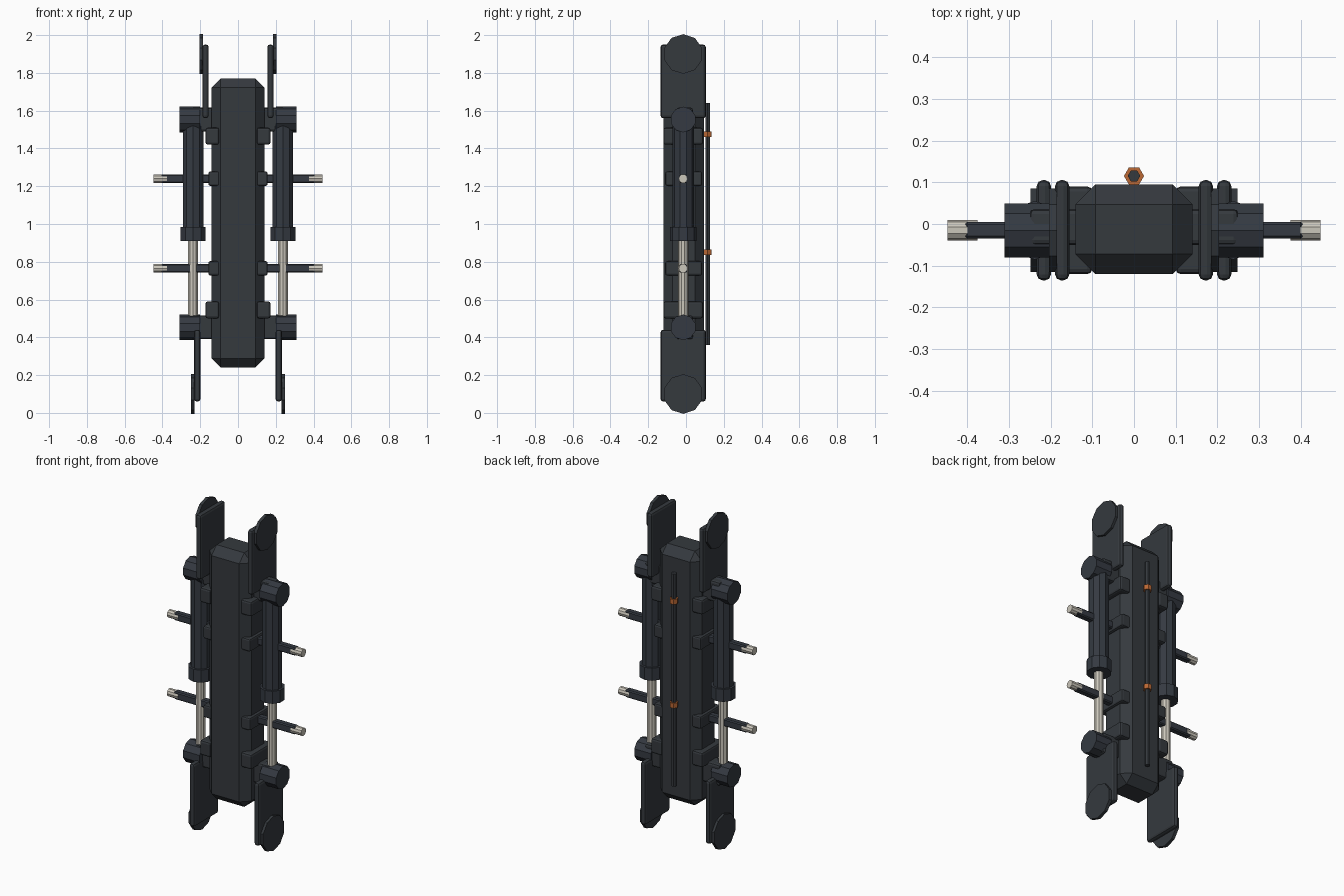
import bpy, bmesh, math
from mathutils import Matrix, Vector

cube = bpy.data.objects.get("Cube")
if cube:
    bpy.data.objects.remove(cube)


def material(name, rgb):
    m = bpy.data.materials.new(name)
    m.use_nodes = True
    m.diffuse_color = (*rgb, 1)
    m.node_tree.nodes["Principled BSDF"].inputs["Base Color"].default_value = (*rgb, 1)
    return m


DARK = material("dark slate", (0.035, 0.041, 0.048))
BLUE = material("blue slate", (0.035, 0.042, 0.054))
LIGHT = material("pale metal", (0.60, 0.57, 0.50))
ORANGE = material("copper orange", (0.50, 0.14, 0.035))
AXIS_Y = -0.015  # shared depth of the hubs, rods and pegs


def finish(name, bm, mat):
    bmesh.ops.recalc_face_normals(bm, faces=bm.faces)
    mesh = bpy.data.meshes.new(name)
    bm.to_mesh(mesh)
    bm.free()
    mesh.materials.append(mat)
    ob = bpy.data.objects.new(name, mesh)
    bpy.context.collection.objects.link(ob)
    return ob


def box(name, x, y, z, mat, bevel=0.0, segments=2):
    """Box from (min, max) ranges with optional rounded edges."""
    bm = bmesh.new()
    bmesh.ops.create_cube(bm, size=1)
    for v in bm.verts:
        v.co = Vector([(a + b) / 2 + c * (b - a) for (a, b), c in zip((x, y, z), v.co)])
    if bevel:
        bmesh.ops.bevel(bm, geom=bm.edges[:], offset=bevel, segments=segments,
                        profile=0.5, affect='EDGES')
    return finish(name, bm, mat)


def prism(name, start, end, radius, sides, mat, turn=0.0):
    """Regular prism running from start to end along x or z."""
    a, b = Vector(start), Vector(end)
    bm = bmesh.new()
    bmesh.ops.create_cone(bm, cap_ends=True, segments=sides, radius1=radius,
                          radius2=radius, depth=(b - a).length)
    bmesh.ops.rotate(bm, verts=bm.verts, matrix=Matrix.Rotation(turn, 3, 'Z'))
    if abs(b.x - a.x) > 1e-6:
        bmesh.ops.rotate(bm, verts=bm.verts, matrix=Matrix.Rotation(math.pi / 2, 3, 'Y'))
    bmesh.ops.translate(bm, verts=bm.verts, vec=(a + b) / 2)
    return finish(name, bm, mat)


def pair(name, x, y, z, mat, bevel=0.0, segments=2):
    """Mirrored boxes on the left (+x) and right (-x)."""
    box("left_" + name, x, y, z, mat, bevel, segments)
    box("right_" + name, (-x[1], -x[0]), y, z, mat, bevel, segments)


def pair_prism(name, start, end, radius, sides, mat, turn=0.0):
    for side, s in (("left_", 1), ("right_", -1)):
        prism(side + name, (start[0] * s, *start[1:]), (end[0] * s, *end[1:]),
              radius, sides, mat, turn)


# Central body: chamfered block with tapered ends
box("body", (-0.14, 0.14), (-0.12, 0.095), (0.24, 1.77), DARK, 0.048, 1)

# End plates with round pads: upper ones sit further in than the lower ones
for level, x, z, pad_z in (("upper", 0.155, (1.56, 1.95), 1.9),
                           ("lower", 0.199, (0.06, 0.44), 0.1)):
    pair(level + "_plate", (x, x + 0.034), (-0.135, 0.105), z, DARK, 0.014)
    pair_prism(level + "_pad", (x + 0.03, AXIS_Y, pad_z), (x + 0.049, AXIS_Y, pad_z),
               0.105, 10, DARK, math.pi / 2)

# Hubs, crossbars and saddle blocks joining the pistons to the body
for level, z, block in (("upper", 1.553, (1.42, 1.51)), ("lower", 0.453, (0.50, 0.59))):
    pair_prism(level + "_hub", (0.2, AXIS_Y, z), (0.31, AXIS_Y, z), 0.068, 10, BLUE,
               math.pi / 2)
    pair(level + "_crossbar", (0.08, 0.25), (-0.05, 0.036), (z - 0.063, z + 0.063), DARK, 0.012)
    pair(level + "_saddle", (0.10, 0.172), (-0.12, 0.09), block, DARK, 0.012)

# Pistons: sleeve, collar and pale rod
PX = 0.238
pair_prism("piston_sleeve", (PX, AXIS_Y, 0.95), (PX, AXIS_Y, 1.52), 0.057, 10, BLUE)
pair_prism("piston_collar", (PX, AXIS_Y, 0.91), (PX, AXIS_Y, 0.985), 0.07, 10, BLUE)
pair_prism("piston_rod", (PX, AXIS_Y, 0.48), (PX, AXIS_Y, 0.95), 0.027, 10, LIGHT)

# Side pegs with pale tips
for level, z in (("upper", 1.24), ("lower", 0.765)):
    pair(level + "_peg_mount", (0.09, 0.157), (-0.11, 0.085), (z - 0.038, z + 0.038), DARK, 0.01)
    pair(level + "_peg", (0.12, 0.405), (AXIS_Y - 0.02, AXIS_Y + 0.02),
         (z - 0.023, z + 0.023), BLUE, 0.006, 1)
    pair_prism(level + "_peg_tip", (0.375, AXIS_Y, z), (0.447, AXIS_Y, z), 0.024, 10, LIGHT)

# Rear pipe with clamp rings
prism("rear_pipe", (0, 0.115, 0.36), (0, 0.115, 1.64), 0.015, 6, DARK, math.pi / 2)
for name, z in (("upper_ring", 1.475), ("lower_ring", 0.85)):
    prism(name, (0, 0.115, z - 0.015), (0, 0.115, z + 0.015), 0.024, 6, ORANGE, math.pi / 2)
